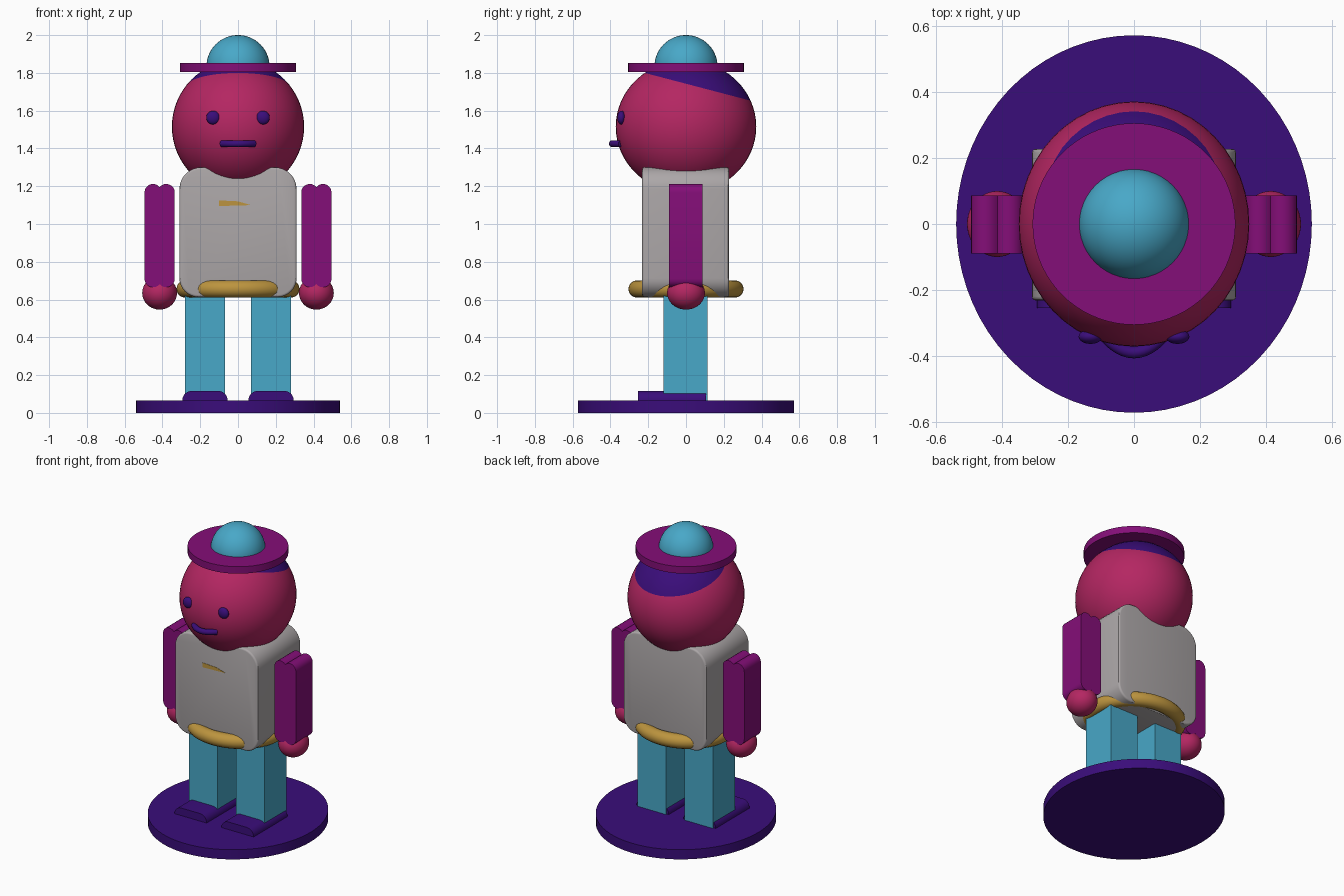
import bpy, bmesh, math
from mathutils import Matrix, Vector

cube = bpy.data.objects.get("Cube")
if cube:
    bpy.data.objects.remove(cube, do_unlink=True)


def material(name, *rgb):
    lin = [((c / 255 + 0.055) / 1.055) ** 2.4 if c > 10 else c / 255 / 12.92 for c in rgb]
    m = bpy.data.materials.new(name)
    m.use_nodes = True
    m.diffuse_color = (*lin, 1)
    m.node_tree.nodes["Principled BSDF"].inputs["Base Color"].default_value = (*lin, 1)
    return m


PINK = material("raspberry pink", 180, 38, 98)
TEAL = material("teal blue", 72, 168, 200)
PURPLE = material("deep purple", 58, 13, 122)
MAGENTA = material("dark magenta", 132, 14, 120)
GREY = material("warm grey", 172, 167, 168)
GOLD = material("gold", 188, 148, 62)


def finish(name, bm, *mats):
    bmesh.ops.recalc_face_normals(bm, faces=bm.faces)
    mesh = bpy.data.meshes.new(name)
    bm.to_mesh(mesh)
    bm.free()
    ob = bpy.data.objects.new(name, mesh)
    bpy.context.collection.objects.link(ob)
    for m in mats:
        mesh.materials.append(m)
    bpy.ops.object.select_all(action="DESELECT")
    ob.select_set(True)
    bpy.context.view_layer.objects.active = ob
    bpy.ops.object.shade_smooth_by_angle(angle=math.radians(30))
    return ob


def ball_mesh(centre, radii):
    bm = bmesh.new()
    bmesh.ops.create_uvsphere(bm, u_segments=48, v_segments=32, radius=1,
                              matrix=Matrix.Translation(centre) @ Matrix.Diagonal((*radii, 1)))
    return bm


def disc(name, rx, ry, z0, z1, mat):
    bm = bmesh.new()
    place = Matrix.Translation((0, 0, (z0 + z1) / 2)) @ Matrix.Diagonal((rx, ry, z1 - z0, 1))
    bmesh.ops.create_cone(bm, cap_ends=True, segments=72, radius1=1, radius2=1, depth=1, matrix=place)
    return finish(name, bm, mat)


def arc(cx, cz, r, start, end, steps=9):
    angles = [math.radians(start + (end - start) * i / (steps - 1)) for i in range(steps)]
    return [(cx + r * math.cos(a), cz + r * math.sin(a)) for a in angles]


def rounded(x0, x1, z0, z1, r_low, r_top):
    """Outline of a box with rounded corners; zero radius gives a plain corner."""
    out = []
    for x, z, r, sx, sz, a in ((x1, z1, r_top, -1, -1, 0), (x0, z1, r_top, 1, -1, 90),
                               (x0, z0, r_low, 1, 1, 180), (x1, z0, r_low, -1, 1, 270)):
        out += arc(x + sx * r, z + sz * r, r, a, a + 90) if r else [(x, z)]
    return out


def prism(name, outline, y0, y1, mat, bevel=0):
    bm = bmesh.new()
    face = bm.faces.new([bm.verts.new((x, y0, z)) for x, z in outline])
    moved = bmesh.ops.extrude_face_region(bm, geom=[face])["geom"]
    bmesh.ops.translate(bm, vec=(0, y1 - y0, 0), verts=[v for v in moved if isinstance(v, bmesh.types.BMVert)])
    if bevel:
        rims = [e for e in bm.edges if abs(e.verts[0].co.y - e.verts[1].co.y) < 1e-6]
        bmesh.ops.bevel(bm, geom=rims, offset=bevel, segments=3, profile=0.5, affect="EDGES")
    return finish(name, bm, mat)


# Stand
disc("stand", 0.54, 0.573, 0, 0.065, PURPLE)

# Torso
prism("torso", rounded(-0.31, 0.31, 0.613, 1.3, 0.1, 0.115), -0.232, 0.228, GREY, 0.012)
prism("chest_mark", [(-0.1, 1.095), (0.07, 1.1), (0, 1.12), (-0.1, 1.125)], -0.234, -0.23, GOLD)

# Belt: an oval ring round the torso
bm = bmesh.new()
ring, tube = 64, 16
grid = []
for i in range(ring):
    a = math.tau * i / ring
    row = []
    for j in range(tube):
        b = math.tau * j / tube
        out = 0.046 * math.cos(b)
        row.append(bm.verts.new(((0.28 + out) * math.cos(a), (0.259 + out) * math.sin(a),
                                 0.656 + 0.046 * math.sin(b))))
    grid.append(row)
for i in range(ring):
    for j in range(tube):
        k, n = (i + 1) % ring, (j + 1) % tube
        bm.faces.new((grid[i][j], grid[k][j], grid[k][n], grid[i][n]))
finish("belt", bm, GOLD)

# Limbs and eyes on both sides
for side, s in (("right", -1), ("left", 1)):
    prism(side + "_leg", rounded(s * 0.175 - 0.105, s * 0.175 + 0.105, 0.06, 0.64, 0, 0),
          -0.12, 0.115, TEAL)
    prism(side + "_foot", rounded(s * 0.175 - 0.12, s * 0.175 + 0.12, 0.05, 0.116, 0, 0.05),
          -0.255, 0.105, PURPLE)
    c = s * 0.415
    twin = (arc(c + 0.035, 1.167, 0.045, 0, 141) + arc(c - 0.035, 1.167, 0.045, 39, 180)[1:]
            + arc(c - 0.035, 0.71, 0.045, 180, 321) + arc(c + 0.035, 0.71, 0.045, 219, 360)[1:])
    prism(side + "_arm", twin, -0.09, 0.087, MAGENTA)
    finish(side + "_hand", ball_mesh((c, 0, 0.635), (0.092, 0.1, 0.088)), PINK)
    finish(side + "_eye", ball_mesh((s * 0.132, -0.342, 1.563), (0.036, 0.022, 0.036)), PURPLE)

# Head, with the hair cut off by a plane sloping down to the back
bm = ball_mesh((0, 0, 1.515), (0.35, 0.372, 0.352))
point, normal = Vector((0, -0.2, 1.795)), Vector((0, 0.262, 1)).normalized()
bmesh.ops.bisect_plane(bm, geom=bm.verts[:] + bm.edges[:] + bm.faces[:], plane_co=point, plane_no=normal)
for f in bm.faces:
    f.material_index = int((f.calc_center_median() - point).dot(normal) > 0)
finish("head", bm, PINK, PURPLE)

# Mouth: a bent tube wrapped round the face
curve = bpy.data.curves.new("mouth", "CURVE")
curve.dimensions = "3D"
curve.bevel_depth = 0.018
curve.bevel_resolution = 4
curve.use_fill_caps = True
line = curve.splines.new("POLY")
path = [(-0.085 + 0.17 * i / 12) for i in range(13)]
line.points.add(len(path) - 1)
for p, x in zip(line.points, path):
    p.co = (x, -0.39 + 0.045 * (x / 0.085) ** 2, 1.425, 1)
line.use_smooth = True
curve.materials.append(PURPLE)
bpy.context.collection.objects.link(bpy.data.objects.new("mouth", curve))

# Hat
disc("hat_brim", 0.308, 0.306, 1.805, 1.852, MAGENTA)
finish("hat_dome", ball_mesh((0, 0, 1.834), (0.167, 0.167, 0.166)), TEAL)
